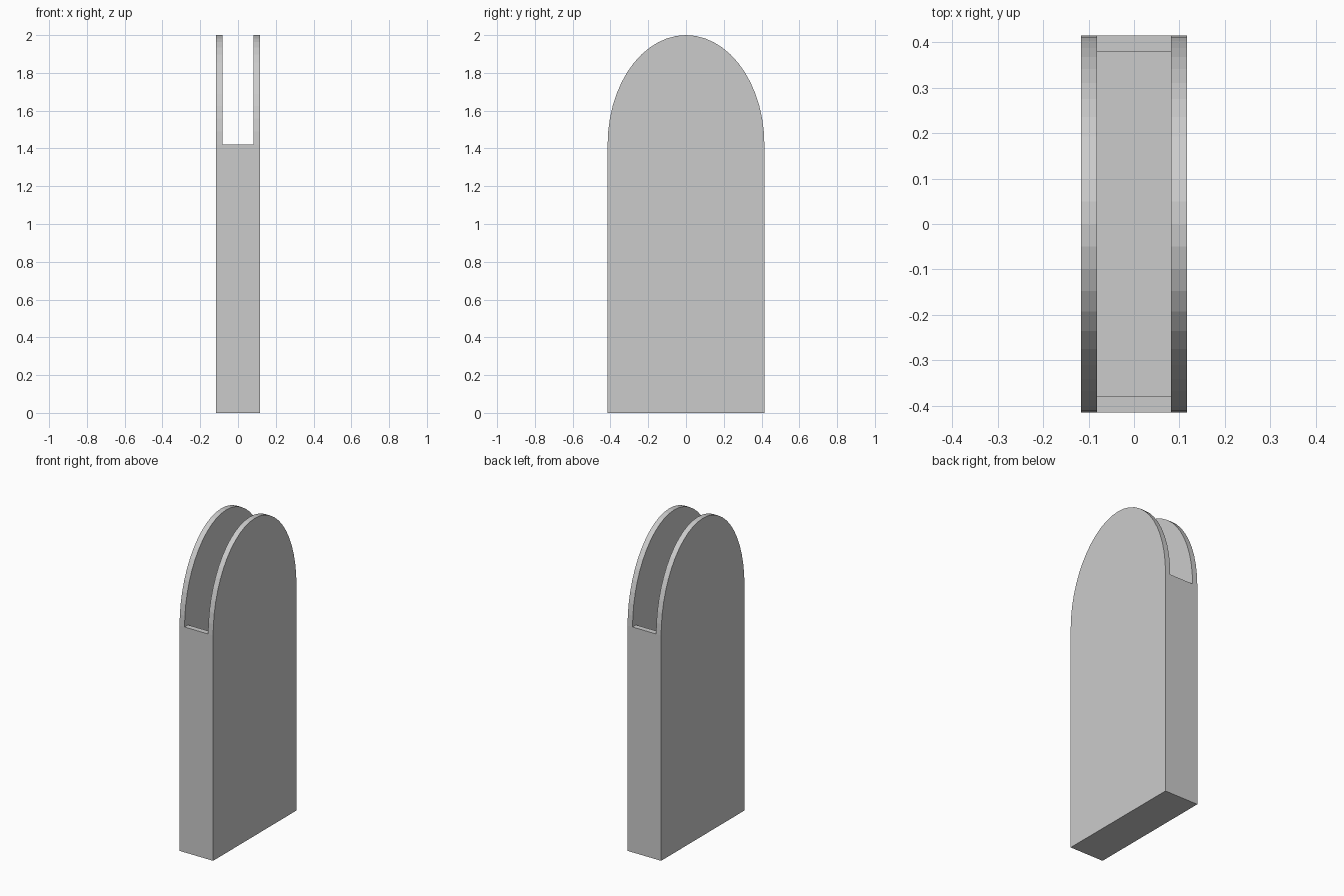
import bpy, bmesh, math

if "Cube" in bpy.data.objects:
    bpy.data.objects.remove(bpy.data.objects["Cube"])

HALF_X, HALF_Y, WALL = 0.117, 0.415, 0.035
RIM, TOP, SEGS = 1.42, 2.0, 13


def extrude_profile(name, points, half_x):
    """Extrude a closed (y, z) profile symmetrically along x."""
    bm = bmesh.new()
    face = bm.faces.new([bm.verts.new((-half_x, y, z)) for y, z in points])
    side = bmesh.ops.extrude_face_region(bm, geom=[face])["geom"]
    bmesh.ops.translate(bm, vec=(2 * half_x, 0, 0),
                        verts=[v for v in side if isinstance(v, bmesh.types.BMVert)])
    bmesh.ops.recalc_face_normals(bm, faces=bm.faces)
    mesh = bpy.data.meshes.new(name)
    bm.to_mesh(mesh)
    bm.free()
    obj = bpy.data.objects.new(name, mesh)
    bpy.context.collection.objects.link(obj)
    return obj


# Outer body: straight sides with an elliptical arch on top
arch = []
for i in range(2 * SEGS + 1):
    a = math.pi * i / (2 * SEGS)
    arch.append((HALF_Y * math.cos(a), RIM + (TOP - RIM) * math.sin(a)))
body = extrude_profile("sleeve_body", [(-HALF_Y, 0), (HALF_Y, 0)] + arch, HALF_X)

# Cutter: deep pocket below the rim, open slot between the arched panels
inner = HALF_Y - WALL
cutter = extrude_profile("pocket_cutter", [
    (-inner, WALL), (inner, WALL), (inner, RIM), (0.6, RIM),
    (0.6, 2.2), (-0.6, 2.2), (-0.6, RIM), (-inner, RIM)], HALF_X - WALL)
cutter.hide_render = True
cutter.hide_set(True)

cut = body.modifiers.new("pocket", 'BOOLEAN')
cut.operation = 'DIFFERENCE'
cut.solver = 'EXACT'
cut.object = cutter

# Apply the cut and discard the helper
bpy.context.view_layer.objects.active = body
body.select_set(True)
bpy.ops.object.modifier_apply(modifier=cut.name)
bpy.data.objects.remove(cutter)
